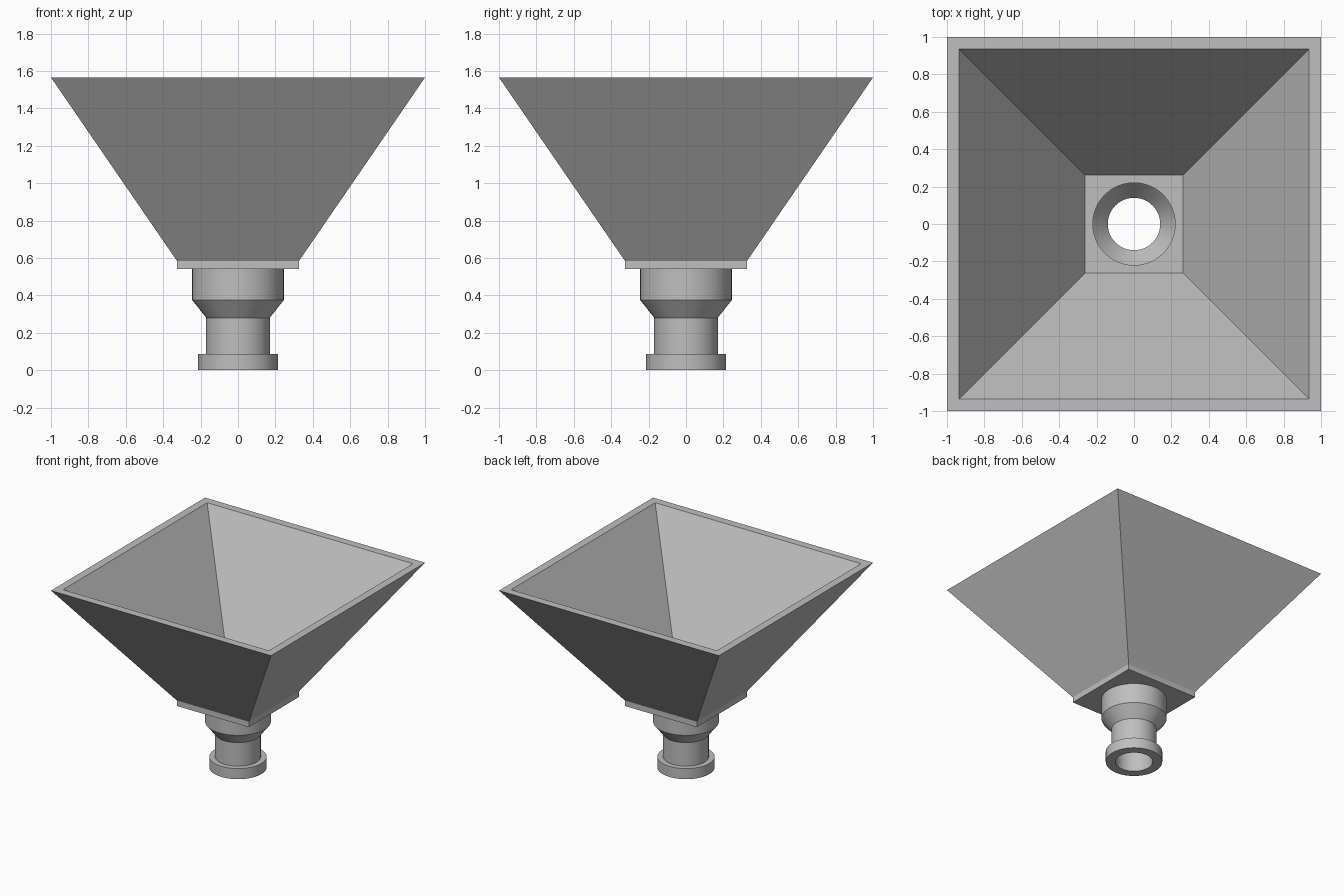
import bpy
import bmesh
from math import cos, sin, pi, radians

cube = bpy.data.objects.get("Cube")
if cube:
    bpy.data.objects.remove(cube)

SIDES = 64

grey = bpy.data.materials.new("plain grey")
grey.use_nodes = True
colour = (0.52, 0.52, 0.52, 1)
grey.diffuse_color = colour
grey.node_tree.nodes["Principled BSDF"].inputs["Base Color"].default_value = colour


def ring(shape, size, z, count):
    """Points of a circle of radius size, or a square of half width size."""
    points = []
    for i in range(count):
        a = 2 * pi * i / count + pi / 4
        x, y = cos(a), sin(a)
        scale = size / max(abs(x), abs(y)) if shape == "square" else size
        points.append((x * scale, y * scale, z))
    return points


def loft(name, sections, count):
    """Skin a list of (shape, size, height) sections."""
    bm = bmesh.new()
    rings = [[bm.verts.new(p) for p in ring(*s, count)] for s in sections]
    for low, high in zip(rings, rings[1:]):
        for i in range(count):
            j = (i + 1) % count
            bm.faces.new((low[i], low[j], high[j], high[i]))
    mesh = bpy.data.meshes.new(name)
    bm.to_mesh(mesh)
    bm.free()
    mesh.materials.append(grey)
    obj = bpy.data.objects.new(name, mesh)
    bpy.context.collection.objects.link(obj)
    bpy.ops.object.select_all(action="DESELECT")
    obj.select_set(True)
    bpy.context.view_layer.objects.active = obj
    bpy.ops.object.shade_smooth_by_angle(angle=radians(30))
    return obj


FLOOR, UNDERSIDE, RIM = 0.585, 0.54, 1.565
BORE, SOCKET = 0.22, 0.245

# Sloping square hopper: outer wall, rim, inner wall
loft("hopper", [("square", 0.327, FLOOR), ("square", 1, RIM),
                ("square", 0.935, RIM), ("square", 0.263, FLOOR)], 4)

# Square base plate with a round outlet
loft("base_plate", [("square", 0.263, FLOOR), ("circle", BORE, FLOOR),
                    ("circle", BORE, UNDERSIDE), ("circle", SOCKET, UNDERSIDE),
                    ("square", 0.327, UNDERSIDE), ("square", 0.327, FLOOR)], SIDES)

# Stepped hollow outlet pipe: down the bore, then up the outside
pipe = [(BORE, UNDERSIDE), (BORE, 0.375), (0.14, 0.28), (0.14, 0),
        (0.213, 0), (0.213, 0.087), (0.17, 0.087), (0.17, 0.28),
        (SOCKET, 0.375), (SOCKET, UNDERSIDE)]
loft("outlet_pipe", [("circle", r, z) for r, z in pipe], SIDES)
